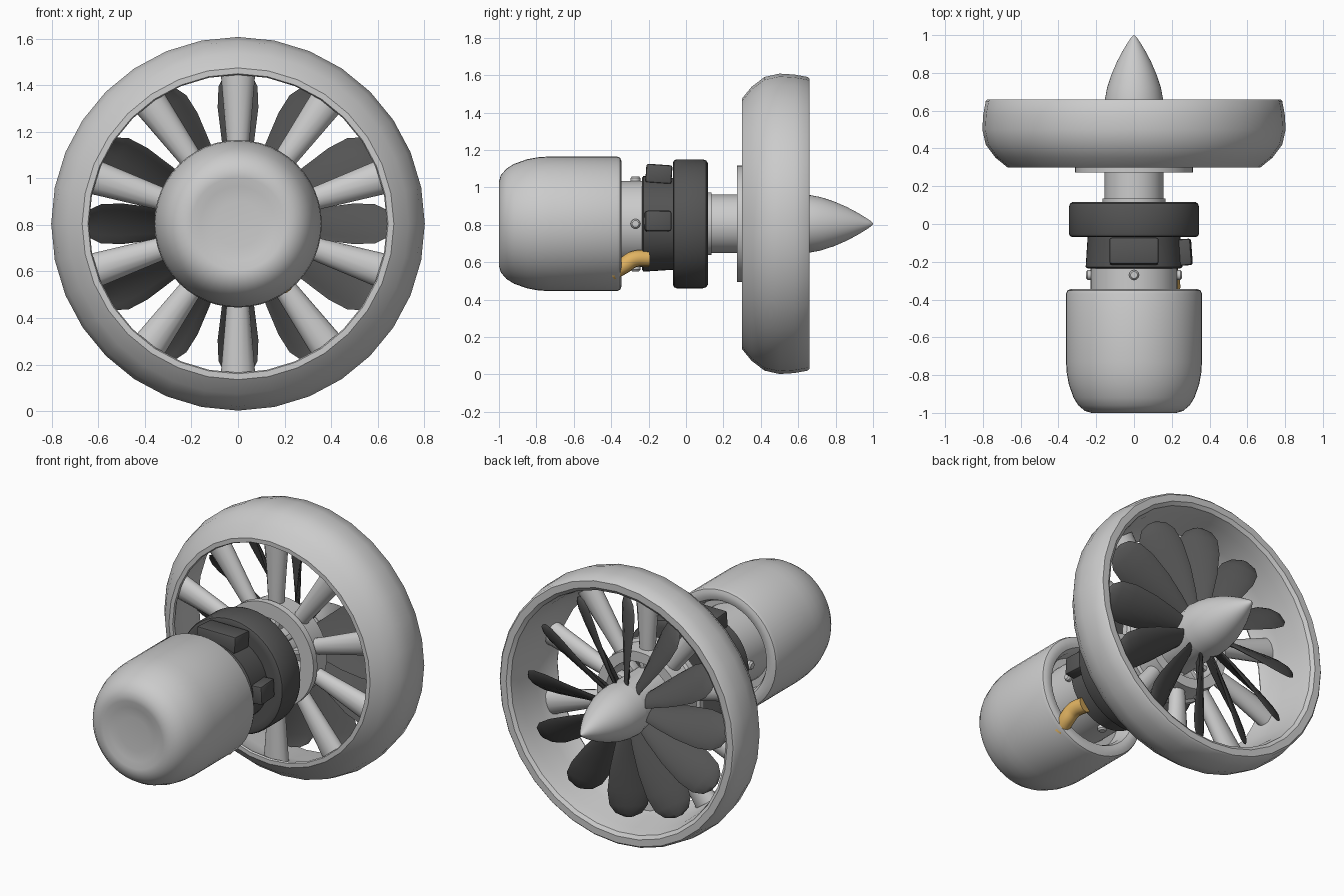
import bpy, bmesh
from math import sin, cos, radians, pi
from mathutils import Matrix

if "Cube" in bpy.data.objects:
    bpy.data.objects.remove(bpy.data.objects["Cube"])

CZ = 0.805  # height of the engine axis, which runs along y


def material(name, rgb):
    m = bpy.data.materials.new(name)
    m.diffuse_color = (*rgb, 1)
    m.use_nodes = True
    m.node_tree.nodes["Principled BSDF"].inputs["Base Color"].default_value = m.diffuse_color
    return m


DARK = material("dark_metal", (0.09, 0.09, 0.09))
BRASS = material("brass", (0.75, 0.45, 0.12))


def finish(bm, name, mat=None, angle=35):
    bmesh.ops.remove_doubles(bm, verts=bm.verts, dist=1e-5)
    bmesh.ops.recalc_face_normals(bm, faces=bm.faces)
    me = bpy.data.meshes.new(name)
    bm.to_mesh(me)
    bm.free()
    me.shade_smooth()
    me.set_sharp_from_angle(angle=radians(angle))
    if mat:
        me.materials.append(mat)
    ob = bpy.data.objects.new(name, me)
    ob.location.z = CZ
    bpy.context.collection.objects.link(ob)
    return ob


def skin(bm, rings, wrap):
    """Join rows of points; rows are closed, wrap also joins last row to first."""
    rows = [[bm.verts.new(p) for p in r] for r in rings]
    n = len(rows[0])
    for i in range(len(rows) if wrap else len(rows) - 1):
        a, b = rows[i], rows[(i + 1) % len(rows)]
        for j in range(n):
            k = (j + 1) % n
            bm.faces.new((a[j], a[k], b[k], b[j]))
    if not wrap:
        bm.faces.new(rows[0])
        bm.faces.new(rows[-1])


def lathe(name, profile, mat=None, seg=48, wrap=False, angle=35):
    """Revolve (y, radius) points around the engine axis."""
    bm = bmesh.new()
    skin(bm, [[(r * cos(2 * pi * j / seg), y, r * sin(2 * pi * j / seg))
               for j in range(seg)] for y, r in profile], wrap)
    return finish(bm, name, mat, angle)


def around(ob, count, start=0):
    """Repeat an object evenly around the axis."""
    ob.rotation_euler.y = radians(start)
    for i in range(1, count):
        c = ob.copy()
        c.name = f"{ob.name}_{i + 1}"
        c.rotation_euler.y = radians(start) + 2 * pi * i / count
        bpy.context.collection.objects.link(c)


def block(name, size, y, r, turn, mat=None, tilt=0, bevel=0.012):
    """Bevelled box sitting at radius r, turned around the axis."""
    bm = bmesh.new()
    m = Matrix.Translation((0, y, r)) @ Matrix.Rotation(radians(tilt), 4, 'X') @ Matrix.Diagonal((*size, 1))
    bmesh.ops.create_cube(bm, size=1, matrix=m)
    bmesh.ops.bevel(bm, geom=bm.edges[:], offset=bevel, segments=2, profile=0.5, affect='EDGES')
    ob = finish(bm, name, mat)
    ob.rotation_euler.y = radians(turn)
    return ob


# Duct ring
lathe("duct_ring", [(0.30, 0.67), (0.35, 0.732), (0.42, 0.785), (0.50, 0.803), (0.58, 0.798),
                    (0.65, 0.785), (0.66, 0.775), (0.66, 0.735), (0.645, 0.715), (0.58, 0.70),
                    (0.45, 0.685), (0.36, 0.665), (0.31, 0.64), (0.30, 0.645)], seg=32, wrap=True)

# Motor housing, hollow at its rear
lathe("motor_housing", [(-0.985, 0.10), (-0.99, 0.16), (-1.0, 0.20), (-1.0, 0.225), (-0.99, 0.26),
                        (-0.96, 0.295), (-0.92, 0.32), (-0.85, 0.345), (-0.79, 0.356), (-0.73, 0.36),
                        (-0.37, 0.36), (-0.352, 0.353), (-0.345, 0.335), (-0.345, 0.31), (-0.352, 0.29),
                        (-0.38, 0.275), (-0.46, 0.27), (-0.46, 0.10)], angle=40)

# Neck, dark gear casing and collar, shaft
lathe("neck", [(-0.48, 0.23), (-0.22, 0.23)])
lathe("gear_casing", [(-0.235, 0.245), (-0.228, 0.256), (-0.06, 0.245)], DARK)
lathe("collar", [(-0.07, 0.30), (-0.07, 0.325), (-0.064, 0.339), (-0.05, 0.345), (0.09, 0.345),
                 (0.108, 0.339), (0.117, 0.325), (0.117, 0.30)], DARK)
lathe("shaft_flange", [(0.11, 0.167), (0.135, 0.167)])
lathe("shaft", [(0.11, 0.156), (0.62, 0.156)])
block("top_box", (0.26, 0.14, 0.10), -0.145, 0.267, 0, DARK, tilt=-4)
block("side_box", (0.11, 0.14, 0.09), -0.15, 0.26, 87, DARK, tilt=-4)

# Neck screws
bm = bmesh.new()
skin(bm, [[(r * cos(2 * pi * j / 16), -0.27 + r * sin(2 * pi * j / 16), z) for j in range(16)]
          for z, r in ((0.21, 0.026), (0.245, 0.026), (0.254, 0.018))], False)
around(finish(bm, "neck_screw"), 4)

# Brass pipe
cu = bpy.data.curves.new("brass_pipe", 'CURVE')
cu.dimensions = '3D'
cu.bevel_depth = 0.045
cu.bevel_resolution = 3
cu.use_fill_caps = True
sp = cu.splines.new('BEZIER')
path = [(0.19, -0.40, -0.26), (0.20, -0.335, -0.225), (0.195, -0.28, -0.19), (0.18, -0.20, -0.185)]
sp.bezier_points.add(len(path) - 1)
for p, co in zip(sp.bezier_points, path):
    p.co = co
    p.handle_left_type = p.handle_right_type = 'AUTO'
cu.materials.append(BRASS)
pipe = bpy.data.objects.new("brass_pipe", cu)
pipe.location.z = CZ
bpy.context.collection.objects.link(pipe)

# Stator hub with small lugs and ten vanes
lathe("stator_hub", [(0.272, 0.225), (0.272, 0.312), (0.31, 0.312), (0.32, 0.295), (0.44, 0.285),
                     (0.44, 0.225)], wrap=True)
around(block("hub_lug", (0.03, 0.06, 0.10), 0.33, 0.19, 0, bevel=0.006), 12, 15)
bm = bmesh.new()
skin(bm, [[(w * cos(2 * pi * j / 14), 0.365 + d * sin(2 * pi * j / 14), z) for j in range(14)]
          for z, w, d in ((0.26, 0.045, 0.042), (0.36, 0.05, 0.046), (0.67, 0.076, 0.05))], False)
around(finish(bm, "stator_vane"), 10)

# Twelve twisted fan blades: radius, half chord, pitch, thickness
bm = bmesh.new()
rings = []
for r, c, pitch, t in ((0.12, 0.055, 62, 0.014), (0.22, 0.08, 56, 0.013), (0.36, 0.105, 48, 0.011),
                       (0.50, 0.116, 41, 0.009), (0.59, 0.105, 37, 0.007), (0.64, 0.072, 35, 0.005),
                       (0.662, 0.025, 34, 0.003)):
    b = radians(pitch)
    row = []
    for j in range(14):
        u, v = cos(2 * pi * j / 14), sin(2 * pi * j / 14)
        s, h = c * u, t * v + 0.18 * c * (1 - u * u)
        row.append((s * cos(b) + h * sin(b), 0.545 - s * sin(b) + h * cos(b), r))
    rings.append(row)
skin(bm, rings, False)
around(finish(bm, "fan_blade", DARK, 60), 12)

# Spinner cone
lathe("spinner", [(0.60, 0.158), (0.66, 0.154), (0.72, 0.143), (0.79, 0.12), (0.86, 0.09),
                  (0.92, 0.058), (0.97, 0.027), (0.99, 0.013), (1.0, 0.002)], angle=40)
